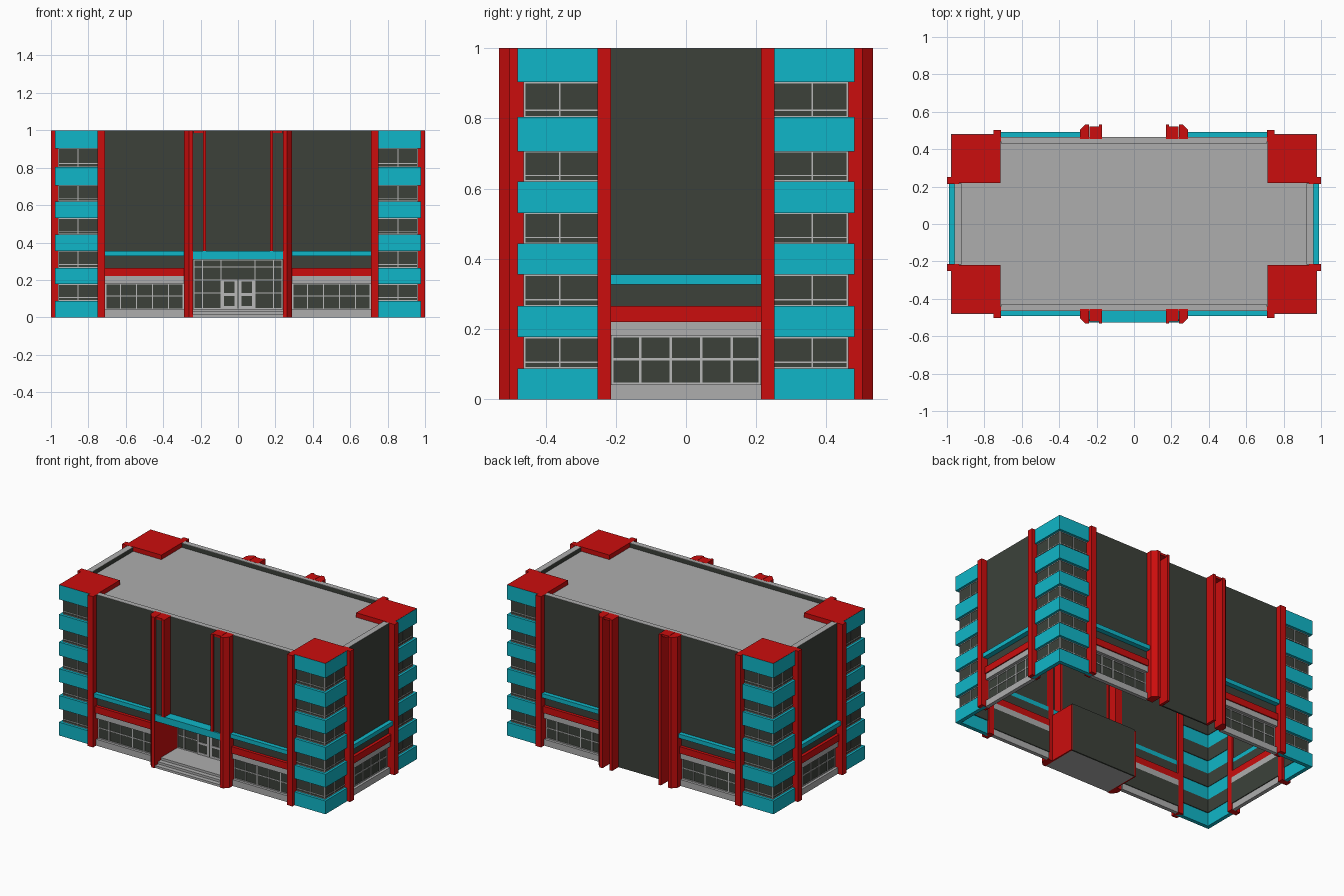
import bpy, bmesh

if "Cube" in bpy.data.objects:
    bpy.data.objects.remove(bpy.data.objects["Cube"])

def material(name, rgb):
    m = bpy.data.materials.new(name)
    m.diffuse_color = (*rgb, 1)
    m.use_nodes = True
    m.node_tree.nodes["Principled BSDF"].inputs["Base Color"].default_value = m.diffuse_color
    return m

RED = material("red", (0.60, 0.004, 0.004))
TEAL = material("teal", (0.005, 0.47, 0.58))
GREY = material("stone grey", (0.42, 0.42, 0.42))
DARK = material("dark glass", (0.045, 0.053, 0.042))
FRAME = material("frame grey", (0.48, 0.48, 0.48))

def box(x0, x1, y0, y1, z0, z1):
    return ([(x0, y0), (x1, y0), (x1, y1), (x0, y1)], z0, z1)

def part(name, mat, prisms, mirror=""):
    """One object from vertical prisms, repeated across the x and/or y axis."""
    bm = bmesh.new()
    for sx in ((1, -1) if "x" in mirror else (1,)):
        for sy in ((1, -1) if "y" in mirror else (1,)):
            for pts, z0, z1 in prisms:
                lo = [bm.verts.new((sx * x, sy * y, z0)) for x, y in pts]
                hi = [bm.verts.new((sx * x, sy * y, z1)) for x, y in pts]
                bm.faces.new(lo)
                bm.faces.new(hi)
                for i in range(len(pts)):
                    j = (i + 1) % len(pts)
                    bm.faces.new((lo[i], lo[j], hi[j], hi[i]))
    bmesh.ops.recalc_face_normals(bm, faces=bm.faces)
    me = bpy.data.meshes.new(name)
    bm.to_mesh(me)
    bm.free()
    me.materials.append(mat)
    bpy.context.collection.objects.link(bpy.data.objects.new(name, me))

def window_bars(rect, u0, u1, z0, z1, us, zs, d, w=0.006):
    """Frame plus vertical bars at us and horizontal bars at zs, on depth d."""
    h = w / 2
    out = [rect(u - h, u + h, d - 0.002, d + 0.004, z0, z1) for u in [u0 + h, u1 - h] + us]
    out += [rect(u0, u1, d - 0.002, d + 0.003, z - h, z + h) for z in [z0 + h, z1 - h] + zs]
    return out

def along_x(u0, u1, d0, d1, z0, z1):
    return box(u0, u1, d0, d1, z0, z1)

def along_y(u0, u1, d0, d1, z0, z1):
    return box(d0, d1, u0, u1, z0, z1)

# Facades between the pillars: long sides and short sides
for side, rect, u0, u1, d, mir in (("long", along_x, 0.285, 0.715, 0.465, "xy"),
                                   ("short", along_y, -0.217, 0.217, 0.96, "x")):
    part(side + "_base", GREY, [rect(u0, u1, d - 0.02, d + 0.005, 0, 0.042)], mir)
    part(side + "_ground_window", DARK, [rect(u0, u1, d - 0.025, d - 0.015, 0.042, 0.182)], mir)
    step = (u1 - u0) / 5
    part(side + "_ground_window_bars", FRAME,
         window_bars(rect, u0 + 0.005, u1 - 0.005, 0.042, 0.182,
                     [u0 + step * i for i in range(1, 5)], [0.114], d - 0.015), mir)
    part(side + "_grey_band", GREY, [rect(u0, u1, d - 0.025, d + 0.008, 0.182, 0.22)], mir)
    part(side + "_red_band", RED, [rect(u0, u1, d - 0.025, d + 0.015, 0.22, 0.265)], mir)
    part(side + "_strip_window", DARK, [rect(u0, u1, d - 0.015, d - 0.005, 0.265, 0.327)], mir)
    part(side + "_teal_ledge", TEAL, [rect(u0, u1, d - 0.015, d + 0.028, 0.327, 0.355)], mir)
    part(side + "_upper_glass", DARK, [rect(u0, u1, d - 0.01, d, 0.355, 0.998)], mir)

# Corner towers: alternating teal bands and recessed windows
levels = [0, 0.088, 0.177, 0.265, 0.355, 0.443, 0.531, 0.62, 0.706, 0.803, 0.903, 0.999]
bands, glass, bars = [], [], []
for i, (z0, z1) in enumerate(zip(levels, levels[1:])):
    if i % 2 == 0:
        bands += [box(0.72, 0.978, 0.455, 0.48, z0, z1), box(0.953, 0.978, 0.22, 0.455, z0, z1)]
    else:
        glass += [box(0.72, 0.96, 0.45, 0.46, z0, z1), box(0.95, 0.96, 0.22, 0.45, z0, z1)]
        zm = [z0 + 0.2 * (z1 - z0)]
        bars += window_bars(along_x, 0.74, 0.961, z0, z1, [0.855], zm, 0.459, 0.004)
        bars += window_bars(along_y, 0.24, 0.461, z0, z1, [0.36], zm, 0.959, 0.004)
part("tower_bands", TEAL, bands, "xy")
part("tower_windows", DARK, glass, "xy")
part("tower_window_bars", FRAME, bars, "xy")
part("tower_roofs", RED, [box(0.715, 0.977, 0.218, 0.479, 0.965, 1)], "xy")

# Pillars beside each tower
part("tower_pillars", RED, [box(0.712, 0.752, 0.44, 0.503, 0, 1),
                            box(0.935, 1.0, 0.213, 0.252, 0, 1)], "xy")

# Central pillars: chamfered outer post, slim inner post, cap over both
outer = [(0.29, 0.455), (0.29, 0.502), (0.262, 0.532), (0.24, 0.532), (0.24, 0.455)]
part("central_outer_posts", RED, [(outer, 0, 1)], "xy")
part("central_caps", RED, [box(0.238, 0.188, 0.455, 0.522, 0.985, 1)], "xy")
part("back_inner_posts", RED, [box(0.17, 0.188, 0.455, 0.532, 0, 1)], "x")
part("front_inner_posts", RED, [box(0.17, 0.188, -0.532, -0.455, 0.355, 1)], "x")
part("front_pillar_glass", DARK, [box(0.188, 0.24, -0.518, -0.51, 0.355, 0.985)], "x")
part("back_central_wall", DARK, [box(-0.172, 0.172, 0.455, 0.465, 0, 0.998)])
part("front_central_wall", DARK, [box(-0.18, 0.18, -0.465, -0.455, 0.355, 0.998)])

# Recessed entrance
part("entrance_lintel", TEAL, [box(-0.24, 0.24, -0.527, -0.455, 0.31, 0.355)])
part("entrance_side_walls", RED, [box(0.24, 0.25, -0.5, -0.28, 0, 0.31)], "x")
part("entrance_ceiling", DARK, [box(-0.24, 0.24, -0.455, -0.28, 0.31, 0.318)])
part("entrance_wall", DARK, [box(-0.24, 0.24, -0.29, -0.28, 0, 0.312)])
part("entrance_steps", GREY, [box(-0.24, 0.24, -0.527 + 0.03 * i, -0.29, 0.015 * i, 0.015 * (i + 1))
                              for i in range(3)])

def entry(u0, u1, d0, d1, z0, z1):
    return box(u0, u1, -d1, -d0, z0, z1)

part("entrance_window_bars", FRAME,
     window_bars(entry, -0.238, 0.238, 0.045, 0.308, [-0.19, -0.09, 0.09, 0.19],
                 [0.13, 0.2, 0.27], 0.29, 0.005))
part("door_glass", DARK, [box(-0.09, 0.09, -0.296, -0.289, 0.046, 0.205)])
part("door_frames", FRAME, window_bars(entry, 0.004, 0.09, 0.046, 0.205, [], [0.122], 0.296, 0.014), "x")

# Roof sunk behind a low parapet
part("roof", GREY, [box(-0.95, 0.95, -0.22, 0.22, 0.96, 0.97),
                    box(-0.715, 0.715, -0.455, -0.22, 0.96, 0.97),
                    box(-0.715, 0.715, 0.22, 0.455, 0.96, 0.97)])
part("parapet_long", DARK, [box(-0.712, 0.712, 0.432, 0.455, 0.965, 0.997)], "y")
part("parapet_short", DARK, [box(0.922, 0.95, -0.216, 0.216, 0.965, 0.997)], "x")
part("parapet_cap_long", GREY, [box(-0.712, 0.712, 0.43, 0.465, 0.997, 0.9995)], "y")
part("parapet_cap_short", GREY, [box(0.92, 0.96, -0.214, 0.214, 0.997, 0.9995)], "x")
part("side_roof_ledges", TEAL, [box(0.96, 0.985, -0.214, 0.214, 0.33, 0.355)], "x")
